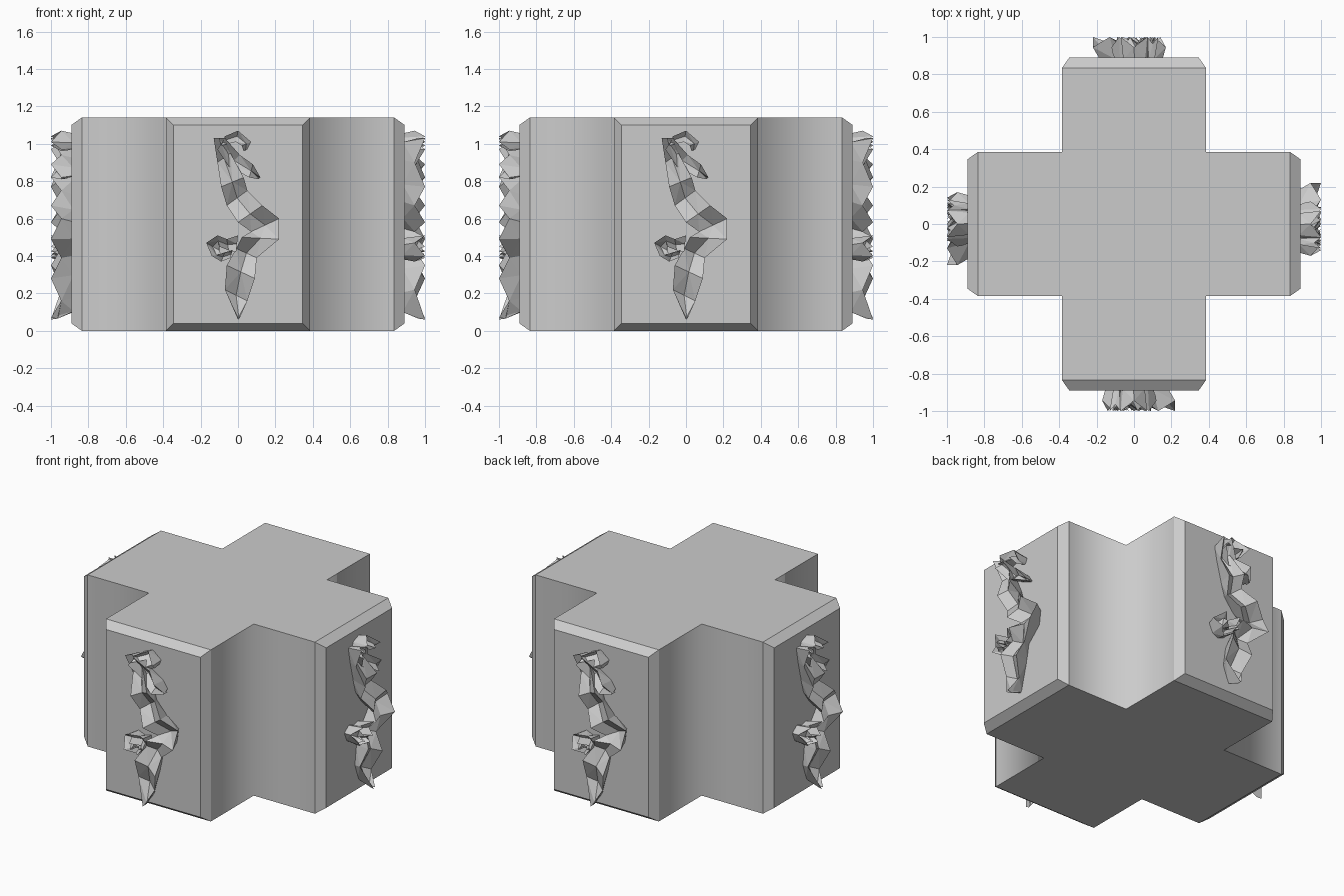
import bpy
import bmesh
from math import pi
from mathutils import Matrix, Vector

cube = bpy.data.objects.get("Cube")
if cube:
    bpy.data.objects.remove(cube, do_unlink=True)

HALF, ARM, TOP, CHAMFER = 0.385, 0.835, 1.14, 0.055
FACE = ARM + CHAMFER

stone = bpy.data.materials.new("light grey")
stone.use_nodes = True
stone.diffuse_color = (0.6, 0.6, 0.6, 1)
stone.node_tree.nodes["Principled BSDF"].inputs["Base Color"].default_value = (0.6, 0.6, 0.6, 1)


def finish(name, bm):
    bmesh.ops.recalc_face_normals(bm, faces=bm.faces[:])
    mesh = bpy.data.meshes.new(name)
    bm.to_mesh(mesh)
    bm.free()
    mesh.materials.append(stone)
    obj = bpy.data.objects.new(name, mesh)
    bpy.context.collection.objects.link(obj)
    return obj


# Cross-shaped block: one arm outline turned four times, then extruded
bm = bmesh.new()
outline = []
for k in range(4):
    turn = Matrix.Rotation(k * pi / 2, 4, "Z")
    for p in ((HALF, -HALF), (ARM, -HALF), (ARM, HALF)):
        outline.append(bm.verts.new(turn @ Vector((p[0], p[1], 0))))
floor = bm.faces.new(outline)
raised = bmesh.ops.extrude_face_region(bm, geom=[floor], use_keep_orig=True)["geom"]
bmesh.ops.translate(bm, vec=(0, 0, TOP),
                    verts=[v for v in raised if isinstance(v, bmesh.types.BMVert)])
bmesh.ops.recalc_face_normals(bm, faces=bm.faces[:])

# Chamfered panel on each arm end; inner walls blend softly at the inner corners
ends, walls = [], []
for f in bm.faces:
    c = f.calc_center_median()
    if abs(f.normal.z) < 0.5:
        at_end = max(abs(c.x), abs(c.y)) > ARM - 0.01
        (ends if at_end else walls).append(f)
for f in walls:
    f.smooth = True
bmesh.ops.inset_individual(bm, faces=ends, thickness=CHAMFER, depth=CHAMFER)
for e in bm.edges:
    e.smooth = all(abs(abs(c) - HALF) < 0.001 for v in e.verts for c in v.co.xy)
finish("cross_block", bm)

# Carved ribbons: left x, left z, right x, right z at each station, in hundredths
BODY = [(-13, 103, -7, 103), (-11, 90, -4, 95), (-9, 77, 3, 82), (-6, 67, 5, 75),
        (0, 58, 13, 67), (7, 53, 22, 60), (2, 50, 22, 49), (-1, 44, 10, 39),
        (-6, 35, 9, 28), (-7, 22, 5, 16), (0, 6, 1, 7)]
JAW = [(-11, 97, -7, 103), (-5, 88, 1, 94), (6, 82, 8, 89), (11, 81, 12, 82)]
CREST = [(-9, 99, -7, 104), (-1, 101, 0, 107), (2, 99, 7, 101), (3, 96, 5, 97)]
HOOK = [(-1, 42, 0, 51), (-5, 43, -6, 49), (-10, 45, -11, 51), (-10, 43, -17, 47),
        (-9, 41, -14, 40), (-7, 42, -9, 37), (-3, 43, -4, 39)]


def add_ribbon(bm, stations, turn):
    """Grooved zigzag strip, wide in front and narrow where it meets the block."""
    pairs = [(Vector((a, 0, b)) / 100, Vector((c, 0, d)) / 100) for a, b, c, d in stations]
    mids = [(l + r) / 2 for l, r in pairs]
    rings = []
    for i, (left, right) in enumerate(pairs):
        rim = 1.0 if i % 2 == 0 else 0.945
        foot = mids[i]
        if i == 0:
            foot = foot.lerp(mids[1], 0.4)
        elif i == len(pairs) - 1:
            foot = foot.lerp(mids[i - 1], 0.6)
        section = [(left, rim), (mids[i], rim - 0.035), (right, rim),
                   (foot.lerp(right, 0.5), FACE - 0.01), (foot.lerp(left, 0.5), FACE - 0.01)]
        rings.append([bm.verts.new(turn @ (p + Vector((0, -depth, 0)))) for p, depth in section])
    for a, b in zip(rings, rings[1:]):
        for j in range(5):
            k = (j + 1) % 5
            bm.faces.new((a[j], a[k], b[k], b[j]))
    bm.faces.new(rings[0])
    bm.faces.new(rings[-1])


# The same carving on all four arm ends
for k, side in enumerate(("front", "left", "back", "right")):
    bm = bmesh.new()
    for ribbon in (BODY, JAW, CREST, HOOK):
        add_ribbon(bm, ribbon, Matrix.Rotation(k * pi / 2, 4, "Z"))
    bmesh.ops.triangulate(bm, faces=bm.faces[:])
    finish(side + "_carving", bm)
